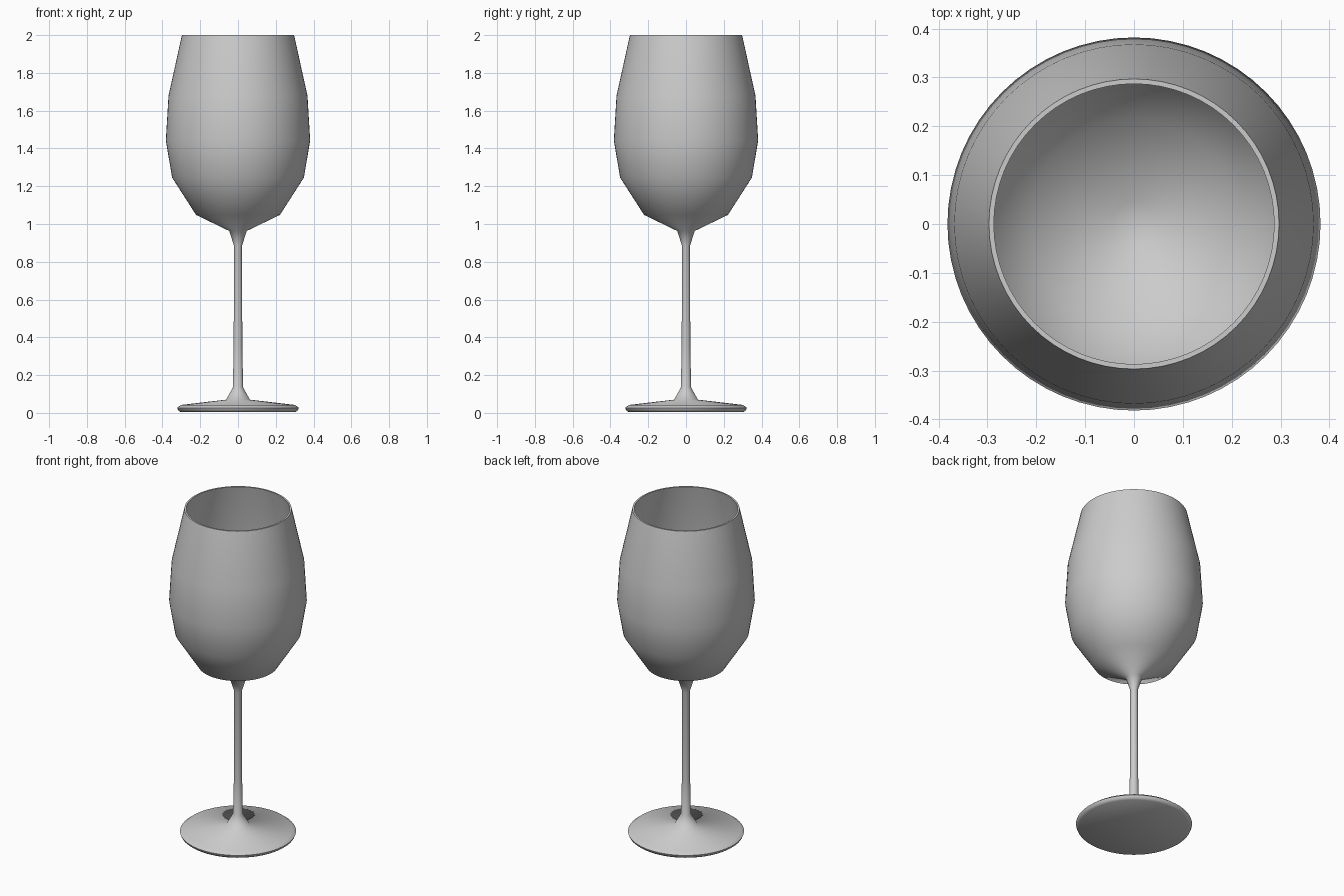
import bpy, bmesh, math

if "Cube" in bpy.data.objects:
    bpy.data.objects.remove(bpy.data.objects["Cube"])

SEGMENTS = 64

# Half profile (radius, height): foot, stem, outer bowl, rim, inner bowl
foot = [(0, 0.005), (0.305, 0.005), (0.317, 0.014), (0.322, 0.027), (0.303, 0.042), (0.063, 0.07)]
stem = [(0.027, 0.135), (0.023, 0.35), (0.021, 0.884), (0.046, 0.963)]
bowl_outer = [(0.222, 1.048), (0.349, 1.246), (0.382, 1.442), (0.368, 1.678), (0.297, 2.0)]
bowl_inner = [(0.287, 2.0), (0.358, 1.677), (0.372, 1.442), (0.339, 1.249), (0.215, 1.056),
              (0.046, 0.976), (0, 0.97)]


def lathe(name, profile):
    """Spin a half profile about z into a smooth closed solid."""
    bm = bmesh.new()
    verts = [bm.verts.new((r, 0, z)) for r, z in profile]
    edges = [bm.edges.new(pair) for pair in zip(verts, verts[1:])]
    bmesh.ops.spin(bm, geom=verts + edges, cent=(0, 0, 0), axis=(0, 0, 1),
                   angle=math.tau, steps=SEGMENTS, use_merge=False)
    bmesh.ops.remove_doubles(bm, verts=bm.verts, dist=1e-5)
    bmesh.ops.recalc_face_normals(bm, faces=bm.faces)
    mesh = bpy.data.meshes.new(name)
    bm.to_mesh(mesh)
    bm.free()
    obj = bpy.data.objects.new(name, mesh)
    bpy.context.collection.objects.link(obj)
    bpy.context.view_layer.objects.active = obj
    obj.select_set(True)
    bpy.ops.object.shade_smooth_by_angle(angle=math.radians(65))
    return obj


# The whole glass is one continuous turned surface
lathe("stemmed_glass", foot + stem + bowl_outer + bowl_inner)
